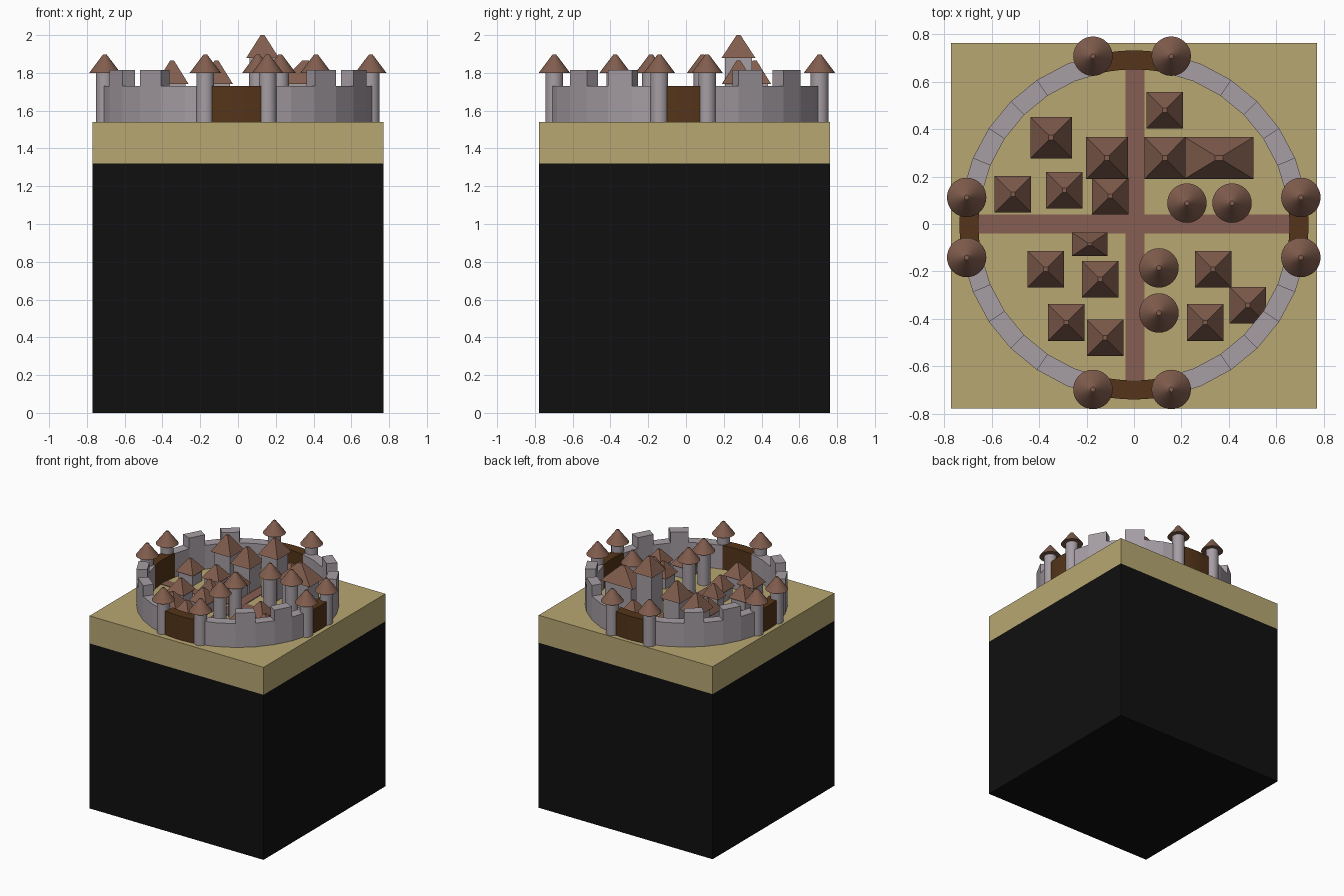
import bpy, bmesh
from math import sin, cos, radians
from mathutils import Matrix

if "Cube" in bpy.data.objects:
    bpy.data.objects.remove(bpy.data.objects["Cube"])


def mat(name, r, g, b):
    m = bpy.data.materials.new(name)
    m.diffuse_color = (r, g, b, 1)
    m.use_nodes = True
    m.node_tree.nodes["Principled BSDF"].inputs["Base Color"].default_value = m.diffuse_color
    return m


BLACK = mat("black", 0.005, 0.005, 0.005)
SAND = mat("sand", 0.48, 0.39, 0.17)
STONE = mat("stone", 0.38, 0.34, 0.37)
ROOF = mat("roof", 0.22, 0.11, 0.075)
ROAD = mat("road", 0.24, 0.11, 0.085)
WOOD = mat("wood", 0.09, 0.035, 0.01)
GROUND = 1.54      # top of the sand slab
CY = -0.004        # wall ring centre in y


def finish(bm, name, m, smooth=False):
    bmesh.ops.recalc_face_normals(bm, faces=bm.faces)
    me = bpy.data.meshes.new(name)
    bm.to_mesh(me)
    bm.free()
    ob = bpy.data.objects.new(name, me)
    bpy.context.collection.objects.link(ob)
    me.materials.append(m)
    if smooth:
        bpy.context.view_layer.objects.active = ob
        ob.select_set(True)
        bpy.ops.object.shade_smooth_by_angle(angle=radians(35))
        ob.select_set(False)
    return ob


def box(name, m, x0, x1, y0, y1, z0, z1):
    bm = bmesh.new()
    bmesh.ops.create_cube(bm, size=1, matrix=Matrix.Translation(
        ((x0 + x1) / 2, (y0 + y1) / 2, (z0 + z1) / 2))
        @ Matrix.Diagonal((x1 - x0, y1 - y0, z1 - z0, 1)))
    return finish(bm, name, m)


def arc(name, m, a0, a1, n, z0, z1, r0=0.655, r1=0.735):
    """Solid ring section between two angles, as n facets."""
    bm = bmesh.new()
    loops = []
    for i in range(n + 1):
        a = radians(a0 + (a1 - a0) * i / n)
        loops.append([bm.verts.new((r * cos(a), CY + r * sin(a), z))
                      for r, z in ((r0, z0), (r1, z0), (r1, z1), (r0, z1))])
    for p, q in zip(loops, loops[1:]):
        for k in range(4):
            bm.faces.new((p[k], p[k - 1], q[k - 1], q[k]))
    bm.faces.new(loops[0])
    bm.faces.new(loops[-1])
    return finish(bm, name, m)


def cone(name, m, x, y, z0, z1, r0, r1):
    bm = bmesh.new()
    bmesh.ops.create_cone(bm, cap_ends=True, segments=32, radius1=r0, radius2=r1,
                          depth=z1 - z0, matrix=Matrix.Translation((x, y, (z0 + z1) / 2)))
    return finish(bm, name, m, True)


def round_tower(name, x, y):
    cone(name, STONE, x, y, GROUND, 1.80, 0.047, 0.047)
    cone(name + "_roof", ROOF, x, y, 1.80, 1.897, 0.083, 0.01)


def house(name, x, y, w, d, eave, top):
    box(name + "_walls", STONE, x - w * 0.4, x + w * 0.4, y - d * 0.4, y + d * 0.4, GROUND, eave)
    roof = box(name + "_roof", ROOF, x - w / 2, x + w / 2, y - d / 2, y + d / 2, eave, top)
    for v in roof.data.vertices:      # pull the top in to a small cap
        if v.co.z > (eave + top) / 2:
            v.co.x = x + (v.co.x - x) * 0.12
            v.co.y = y + (v.co.y - y) * 0.12


# Plinth and ground
box("plinth", BLACK, -0.77, 0.77, -0.777, 0.763, 0, 1.32)
box("ground_slab", SAND, -0.77, 0.77, -0.777, 0.763, 1.32, GROUND)

# Crossing roads
box("road_long", ROAD, -0.036, 0.044, -0.657, 0.65, GROUND - 0.01, GROUND + 0.005)
box("road_cross", ROAD, -0.655, 0.655, -0.04, 0.04, GROUND - 0.01, GROUND + 0.004)

# Four gates, with curtain walls and merlons between (11.25 degree facets)
S = 11.25
for q in range(4):
    a = 90 * q
    arc("gate", WOOD, a - S, a + S, 8, GROUND, 1.73)
    arc("curtain_wall", STONE, a + S, a + 90 - S, 6, GROUND, 1.73)
    # merlons sit 33.75 and 56.25 degrees away from the front and back gates
    for off in ((2, 4) if q % 2 == 0 else (3, 5)):
        arc("merlon", STONE, a + off * S, a + (off + 1) * S, 1, 1.73, 1.815)

# Gate towers
for x in (-0.173, 0.157):
    for y in (-0.697, 0.707):
        round_tower("gate_tower", x, y)
for x in (-0.705, 0.703):
    for y in (-0.141, 0.112):
        round_tower("gate_tower", x, y)

# Round towers inside the town
for x, y in ((0.223, 0.088), (0.413, 0.088), (0.105, -0.185), (0.105, -0.375)):
    round_tower("inner_tower", x, y)

# Keep, hall and large houses
house("keep", 0.13, 0.278, 0.172, 0.178, 1.88, 2.0)
house("hall", 0.358, 0.278, 0.29, 0.176, 1.74, 1.865)
house("large_house", -0.114, 0.278, 0.176, 0.178, 1.74, 1.865)
house("large_house", -0.349, 0.364, 0.176, 0.174, 1.74, 1.865)

# Small houses
for x, y in ((0.13, 0.48), (-0.51, 0.126), (-0.293, 0.143), (-0.1, 0.118),
             (-0.372, -0.19), (-0.143, -0.232), (0.333, -0.19), (0.48, -0.343),
             (0.3, -0.415), (-0.286, -0.415), (-0.122, -0.48)):
    house("small_house", x, y, 0.154, 0.154, 1.63, 1.725)
house("cottage", -0.187, -0.085, 0.15, 0.1, 1.63, 1.725)
